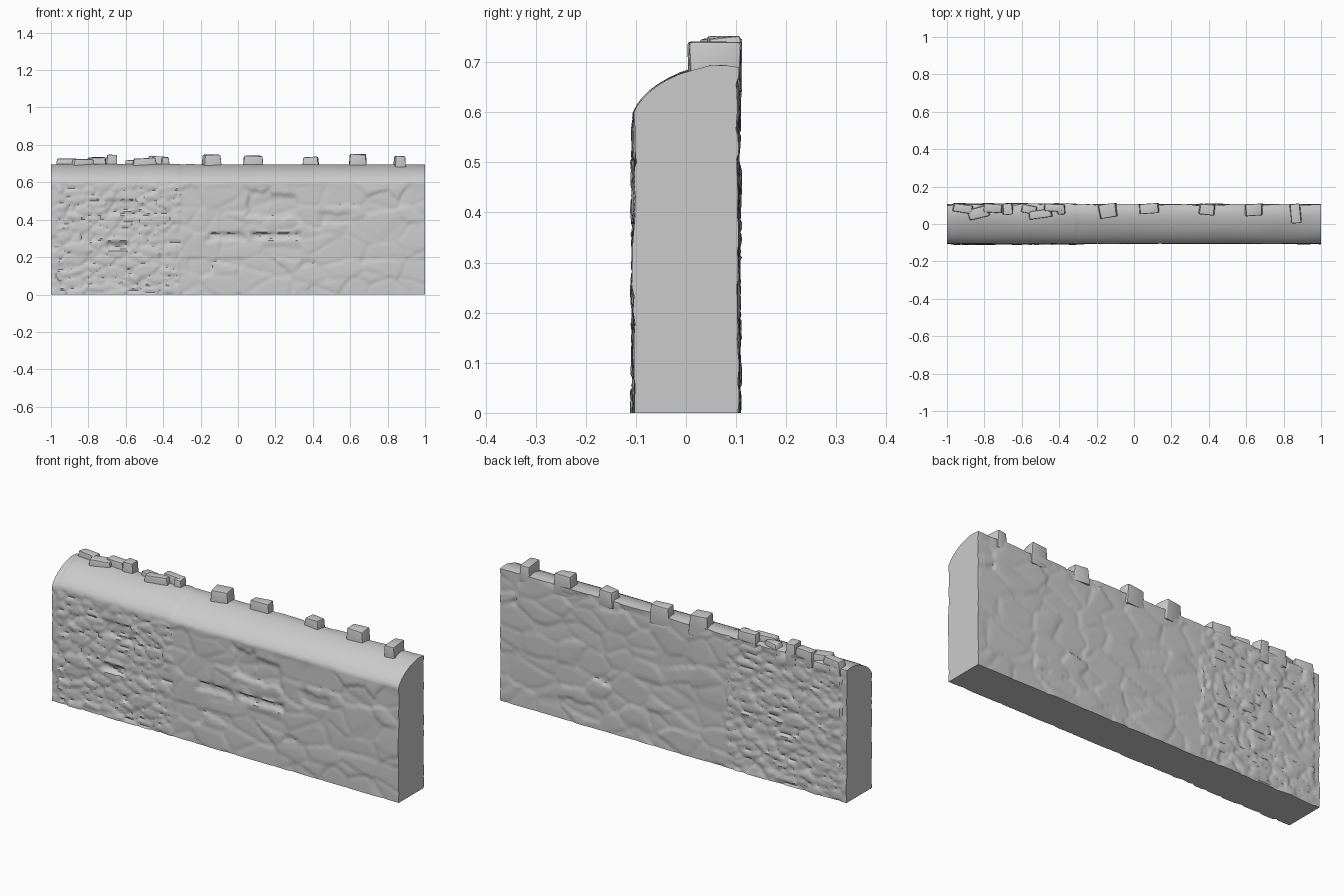
import bpy, bmesh, math, random
from mathutils import Vector, Matrix, noise

if "Cube" in bpy.data.objects:
    bpy.data.objects.remove(bpy.data.objects["Cube"])

random.seed(4)
PATCH = (-0.97, -0.31)          # finer masonry section, slightly proud


def clamp(v, a, b):
    return max(a, min(b, v))


def finish(name, bm, angle):
    bmesh.ops.recalc_face_normals(bm, faces=bm.faces)
    me = bpy.data.meshes.new(name)
    bm.to_mesh(me)
    bm.free()
    ob = bpy.data.objects.new(name, me)
    bpy.context.collection.objects.link(ob)
    bpy.ops.object.select_all(action='DESELECT')
    ob.select_set(True)
    bpy.context.view_layer.objects.active = ob
    bpy.ops.object.shade_smooth_by_angle(angle=math.radians(angle))
    return ob


def in_patch(x, z):
    wob = 0.008 * noise.noise(Vector((z * 18, 3, x)))
    return PATCH[0] < x < PATCH[1] + wob


def relief(x, z, side):
    """Outward offset of the rough stone faces."""
    fine = in_patch(x, z)
    sx, sz = (0.10, 0.045) if fine else (0.17, 0.10)
    warp = noise.noise(Vector((x * 6, z * 6, side * 5))) * 0.25
    p = Vector((x / sx + warp, z / sz + warp, side * 10))
    dist, pts = noise.voronoi(p)
    cell = pts[0]
    tilt = p - cell
    h = 0.004 * noise.noise(cell * 3.7)
    h += 0.004 * (tilt.x * noise.noise(cell * 5.1) + tilt.z) + 0.004 * tilt.y * noise.noise(cell * 8.3)
    h -= (0.007 if fine else 0.003) * clamp(1 - (dist[1] - dist[0]) / 0.22, 0, 1)
    if fine:
        h += 0.003
    return h


# broken hollows on the front: x, z, half width, half height, depth
HOLLOWS = [(0.11, 0.49, 0.06, 0.07, 0.010), (0.24, 0.47, 0.08, 0.06, 0.009),
           (-0.06, 0.31, 0.10, 0.02, 0.010), (0.20, 0.315, 0.13, 0.016, 0.013),
           (0.52, 0.41, 0.09, 0.025, 0.007), (-0.64, 0.26, 0.06, 0.02, 0.014),
           (-0.62, 0.46, 0.08, 0.04, 0.008)]


def hollow(x, z):
    d = 0
    for hx, hz, w, h, depth in HOLLOWS:
        n = 0.3 * noise.noise(Vector((x * 20, z * 20, 1)))
        r = max(abs(x - hx) / w, abs(z - hz) / h) + n
        d = max(d, depth * clamp((1.1 - r) / 0.25, 0, 1))
    return d


# wall: side profile swept along x, with stone relief on front and back
front = [(-0.105, 0.6 * i / 54) for i in range(55)]
cap = [(-0.098, 0.612), (-0.088, 0.625), (-0.074, 0.639), (-0.055, 0.653), (-0.035, 0.665),
       (-0.012, 0.676), (0.015, 0.685), (0.05, 0.695), (0.08, 0.694)]
back = [(0.105, 0.69 * (1 - i / 60)) for i in range(61)]
profile = front + cap + back
bm = bmesh.new()
rings = []
N = 220
for i in range(N + 1):
    x = -1 + 2 * i / N
    ring = []
    for k, (y, z) in enumerate(profile):
        if k < len(front):
            fade = clamp((0.61 - z) / 0.05, 0.1, 1)
            off = clamp(relief(x, z, 1) * fade - hollow(x, z), -0.02, 0.007)
            y -= off
        elif k >= len(front) + len(cap):
            y += clamp(relief(x, z, 2), -0.015, 0.007)
        else:
            z += 0.003 * noise.noise(Vector((x * 5, y * 9, 7)))
            z += 0.003 if in_patch(x, z) else 0
        if k == len(front) + len(cap):
            z += 0.004 * noise.noise(Vector((x * 8, 2, 2)))
        ring.append(bm.verts.new((x, y, z)))
    rings.append(ring)
n = len(profile)
for a, b in zip(rings, rings[1:]):
    for k in range(n):
        bm.faces.new((a[k], a[(k + 1) % n], b[(k + 1) % n], b[k]))
bm.faces.new(rings[0])
bm.faces.new(rings[-1])
finish("stone_wall", bm, 40)


# loose top stones: x, width, y front, y back, z bottom, z top, turn
STONES = [(-0.14, 0.105, 0.03, 0.11, 0.64, 0.754, 10), (0.08, 0.115, 0.055, 0.11, 0.64, 0.744, 4),
          (0.39, 0.095, 0.047, 0.107, 0.65, 0.739, -6), (0.64, 0.105, 0.042, 0.108, 0.64, 0.754, 3),
          (0.865, 0.062, 0.003, 0.11, 0.65, 0.746, 5),
          (-0.915, 0.12, 0.06, 0.105, 0.65, 0.733, -8), (-0.83, 0.13, 0.03, 0.09, 0.66, 0.73, 14),
          (-0.755, 0.11, 0.06, 0.108, 0.65, 0.735, -4), (-0.675, 0.062, 0.048, 0.11, 0.63, 0.75, 5),
          (-0.56, 0.09, 0.055, 0.10, 0.66, 0.722, -12), (-0.50, 0.14, 0.03, 0.075, 0.66, 0.733, 8),
          (-0.43, 0.11, 0.065, 0.108, 0.65, 0.742, -3), (-0.39, 0.045, 0.05, 0.105, 0.65, 0.738, 6)]
for i, (x, w, y0, y1, z0, z1, turn) in enumerate(STONES):
    bm = bmesh.new()
    bmesh.ops.create_cube(bm, size=1)
    for v in bm.verts:
        s = 0.82 if v.co.z > 0 else 1.0
        v.co = Vector((v.co.x * w * s * random.uniform(0.92, 1.08),
                       v.co.y * (y1 - y0) * random.uniform(0.9, 1.0),
                       v.co.z * (z1 - z0) + (random.uniform(-0.008, 0) if v.co.z > 0 else 0)))
    bmesh.ops.bevel(bm, geom=bm.edges[:], offset=0.008, segments=2, affect='EDGES', profile=0.6)
    bmesh.ops.transform(bm, verts=bm.verts, matrix=Matrix.Translation(
        (x, (y0 + y1) / 2, (z0 + z1) / 2)) @ Matrix.Rotation(math.radians(turn), 4, 'Z'))
    for v in bm.verts:
        v.co.y = min(v.co.y, 0.112)
    finish(f"top_stone_{i + 1}", bm, 50)
